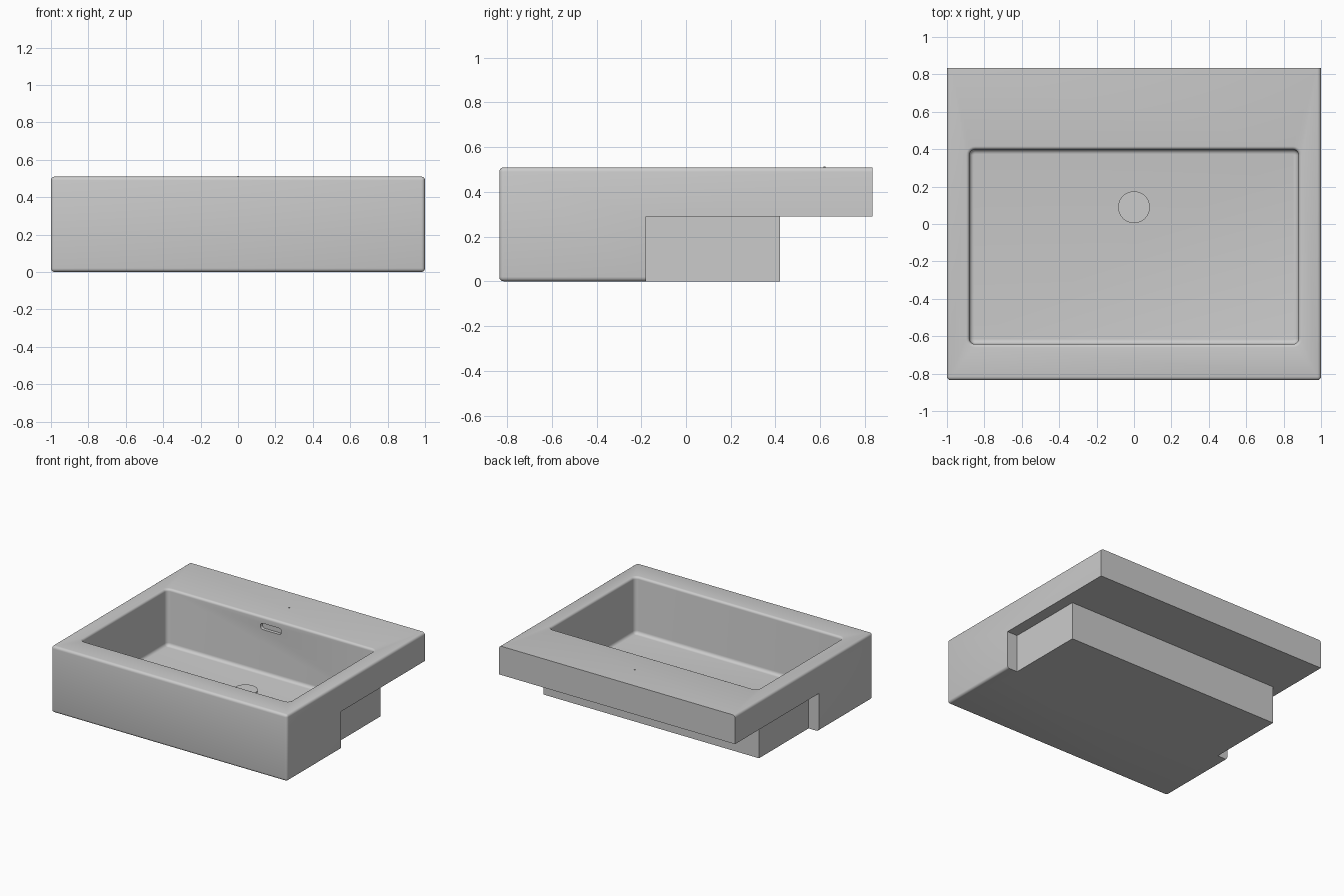
import bpy, bmesh, math

cube = bpy.data.objects.get("Cube")
if cube:
    bpy.data.objects.remove(cube, do_unlink=True)

W, D, H = 1.0, 0.835, 0.51          # half width, half depth, height
STEP_Y, SLAB_Z = -0.18, 0.29        # where the underside steps back
FLOOR = 0.075

ceramic = bpy.data.materials.new("light grey ceramic")
ceramic.use_nodes = True
ceramic.diffuse_color = (0.6, 0.6, 0.6, 1)
ceramic.node_tree.nodes["Principled BSDF"].inputs["Base Color"].default_value = (0.6, 0.6, 0.6, 1)


def finish(name, bm):
    bmesh.ops.recalc_face_normals(bm, faces=bm.faces)
    mesh = bpy.data.meshes.new(name)
    bm.to_mesh(mesh)
    bm.free()
    mesh.materials.append(ceramic)
    obj = bpy.data.objects.new(name, mesh)
    bpy.context.collection.objects.link(obj)
    return obj


def activate(obj):
    bpy.ops.object.select_all(action='DESELECT')
    obj.select_set(True)
    bpy.context.view_layer.objects.active = obj


def combine(obj, tool, operation):
    """Boolean the tool into obj, then discard the tool."""
    activate(obj)
    mod = obj.modifiers.new(operation, 'BOOLEAN')
    mod.operation, mod.object, mod.solver = operation, tool, 'EXACT'
    bpy.ops.object.modifier_apply(modifier=mod.name)
    bpy.data.objects.remove(tool, do_unlink=True)


def rounded_rect(hx, hy, r, steps=5):
    """Outline points of a rounded rectangle, counter-clockwise."""
    pts = []
    for i, (sx, sy) in enumerate([(1, 1), (-1, 1), (-1, -1), (1, -1)]):
        for k in range(steps + 1):
            a = math.pi / 2 * (i + k / steps)
            pts.append((sx * (hx - r) + r * math.cos(a), sy * (hy - r) + r * math.sin(a)))
    return pts


def loft(name, rings):
    """Solid through rings of equal point count, capped at both ends."""
    bm = bmesh.new()
    loops = [[bm.verts.new(p) for p in ring] for ring in rings]
    n = len(loops[0])
    for a, b in zip(loops, loops[1:]):
        for i in range(n):
            bm.faces.new((a[i], a[(i + 1) % n], b[(i + 1) % n], b[i]))
    bm.faces.new(loops[0])
    bm.faces.new(loops[-1])
    return finish(name, bm)


def disc(name, y, z0, z1, r, sides):
    ring = [(r * math.cos(2 * math.pi * i / sides), y + r * math.sin(2 * math.pi * i / sides))
            for i in range(sides)]
    return loft(name, [[(px, py, z) for px, py in ring] for z in (z0, z1)])


# Main body: stepped side profile swept across the width
bm = bmesh.new()
profile = [(-D, 0), (STEP_Y, 0), (STEP_Y, SLAB_Z), (D, SLAB_Z), (D, H), (-D, H)]
face = bm.faces.new([bm.verts.new((-W, y, z)) for y, z in profile])
sweep = bmesh.ops.extrude_face_region(bm, geom=[face])
bmesh.ops.translate(bm, vec=(2 * W, 0, 0),
                    verts=[v for v in sweep["geom"] if isinstance(v, bmesh.types.BMVert)])


def is_soft(edge):
    """Front outline and the top and bottom side edges are rounded."""
    m = (edge.verts[0].co + edge.verts[1].co) / 2
    on_front = abs(m.y + D) < 1e-4
    on_side = abs(abs(m.x) - W) < 1e-4 and m.y < D - 1e-4
    return on_front or (on_side and min(m.z, H - m.z) < 1e-4)


bmesh.ops.bevel(bm, geom=[e for e in bm.edges if is_soft(e)], offset=0.02,
                segments=4, profile=0.5, affect='EDGES')
basin = finish("washbasin_body", bm)

# Narrower bowl housing under the rear slab
BX, BY = 0.913, 0.42
corners = [(-BX, STEP_Y - 0.1), (BX, STEP_Y - 0.1), (BX, BY), (-BX, BY)]
housing = loft("bowl_housing", [[(x, y, z) for x, y in corners] for z in (0, SLAB_Z + 0.05)])
combine(basin, housing, 'UNION')

# Bowl cavity: flared lip, straight walls, coved floor
CX, CY, CENTRE_Y, LIP, COVE = 0.88, 0.52, -0.122, 0.018, 0.025
section = [(LIP, H + 0.05)]
quarter = [math.pi / 2 * k / 5 for k in range(6)]
section += [(LIP * (1 - math.sin(a)), H - LIP * (1 - math.cos(a))) for a in quarter]
section += [(-COVE * (1 - math.cos(a)), FLOOR + COVE * (1 - math.sin(a))) for a in quarter]
rings = [[(x, y + CENTRE_Y, z) for x, y in rounded_rect(CX + g, CY + g, 0.03 + g)]
         for g, z in section]
combine(basin, loft("bowl_cutter", rings), 'DIFFERENCE')

# Overflow slot in the back wall, kept inside the rear slab
wall_y = CENTRE_Y + CY
slot = rounded_rect(0.09, 0.024, 0.0239)
rings = [[(x, y, z + 0.435) for x, z in slot] for y in (wall_y - 0.04, wall_y + 0.025)]
combine(basin, loft("overflow_cutter", rings), 'DIFFERENCE')

# Drain cover and tap position mark
drain = disc("drain_cover", 0.09, FLOOR - 0.01, FLOOR + 0.012, 0.085, 40)
mark = disc("tap_mark", 0.62, H - 0.01, H + 0.004, 0.004, 12)

for obj in (basin, drain, mark):
    activate(obj)
    bpy.ops.object.shade_smooth_by_angle(angle=math.radians(30))
